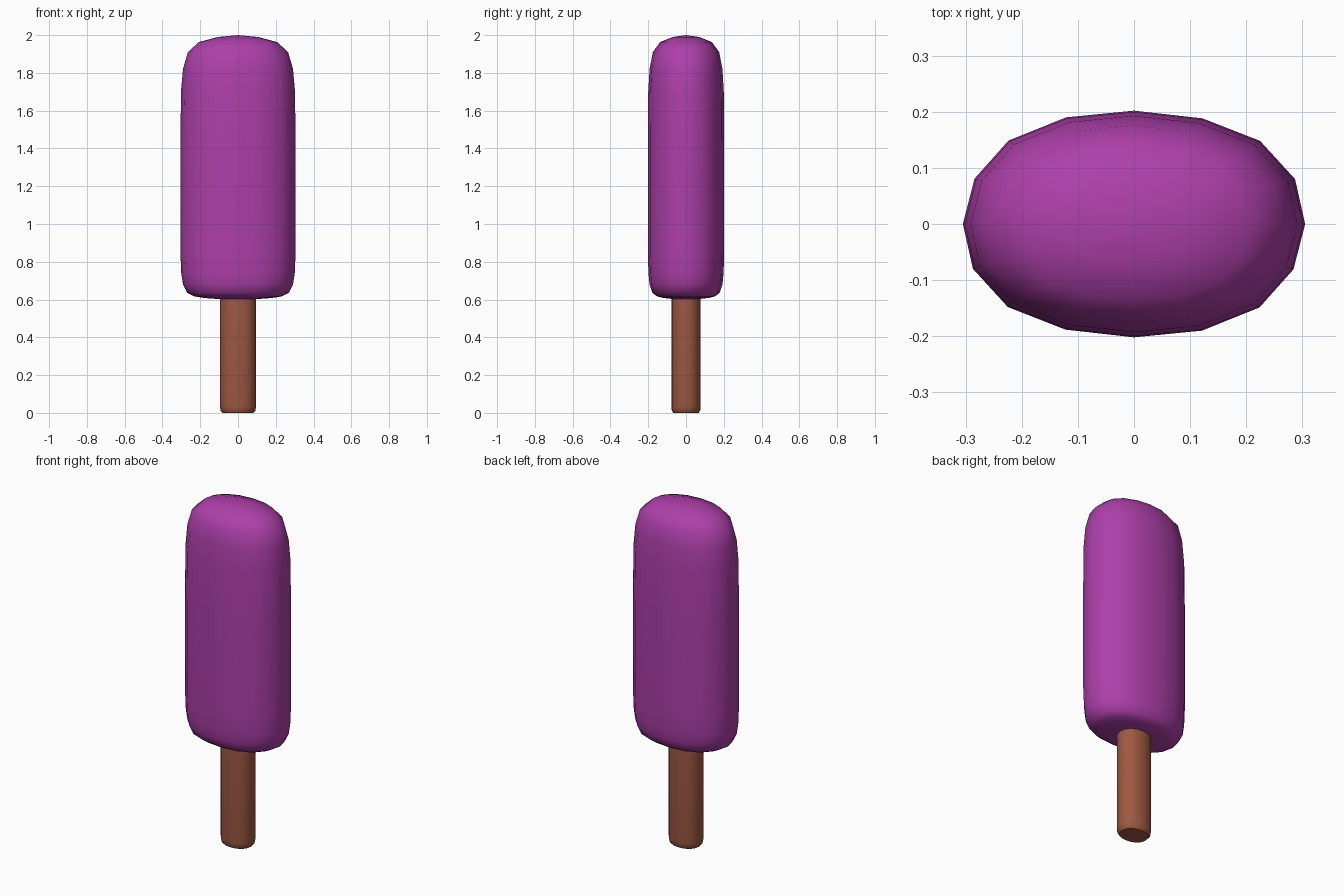
import bpy, bmesh, math

if "Cube" in bpy.data.objects:
    bpy.data.objects.remove(bpy.data.objects["Cube"])

# Unit cross-section: slightly squared 16-sided ellipse
QUAD = [(1, 0), (0.941, 0.396), (0.737, 0.733), (0.4, 0.932)]
RING = []
for k in range(4):
    for x, y in QUAD:
        for _ in range(k):
            x, y = -y, x
        RING.append((x, y))


def material(name, color):
    m = bpy.data.materials.new(name)
    m.diffuse_color = color
    m.use_nodes = True
    m.node_tree.nodes["Principled BSDF"].inputs["Base Color"].default_value = m.diffuse_color
    return m


def loft(name, rx, ry, profile, mat, angle, poles):
    """Stack scaled rings (scale, z); close the ends with poles or flat caps."""
    bm = bmesh.new()
    rings = [[bm.verts.new((x * rx * s, y * ry * s, z)) for x, y in RING]
             for s, z in profile]
    n = len(RING)
    for a, b in zip(rings, rings[1:]):
        for i in range(n):
            j = (i + 1) % n
            bm.faces.new((a[i], a[j], b[j], b[i]))
    if poles:
        for ring, z in zip((rings[0], rings[-1]), poles):
            p = bm.verts.new((0, 0, z))
            for i in range(n):
                bm.faces.new((ring[i], ring[(i + 1) % n], p))
    else:
        bm.faces.new(rings[0])
        bm.faces.new(rings[-1])
    bmesh.ops.recalc_face_normals(bm, faces=bm.faces)
    me = bpy.data.meshes.new(name)
    bm.to_mesh(me)
    bm.free()
    ob = bpy.data.objects.new(name, me)
    bpy.context.collection.objects.link(ob)
    me.materials.append(mat)
    bpy.ops.object.select_all(action='DESELECT')
    ob.select_set(True)
    bpy.context.view_layer.objects.active = ob
    bpy.ops.object.shade_smooth_by_angle(angle=math.radians(angle))
    return ob


# Ice block with rounded ends
loft("ice_pop", 0.305, 0.202,
     [(0.3, 0.602), (0.58, 0.608), (0.76, 0.617), (0.88, 0.635),
      (0.955, 0.68), (0.985, 0.74), (1.0, 0.85), (1.0, 1.4), (0.99, 1.7),
      (0.955, 1.82), (0.87, 1.91), (0.68, 1.963), (0.35, 1.99)],
     material("purple_ice", (0.42, 0.05, 0.40, 1)), 80, (0.6, 2.0))

# Wooden stick, slightly rounded at the bottom edge
loft("stick", 0.096, 0.078,
     [(0.86, 0.0), (0.96, 0.012), (1.0, 0.035), (1.0, 0.64)],
     material("brown_wood", (0.34, 0.10, 0.055, 1)), 50, None)
